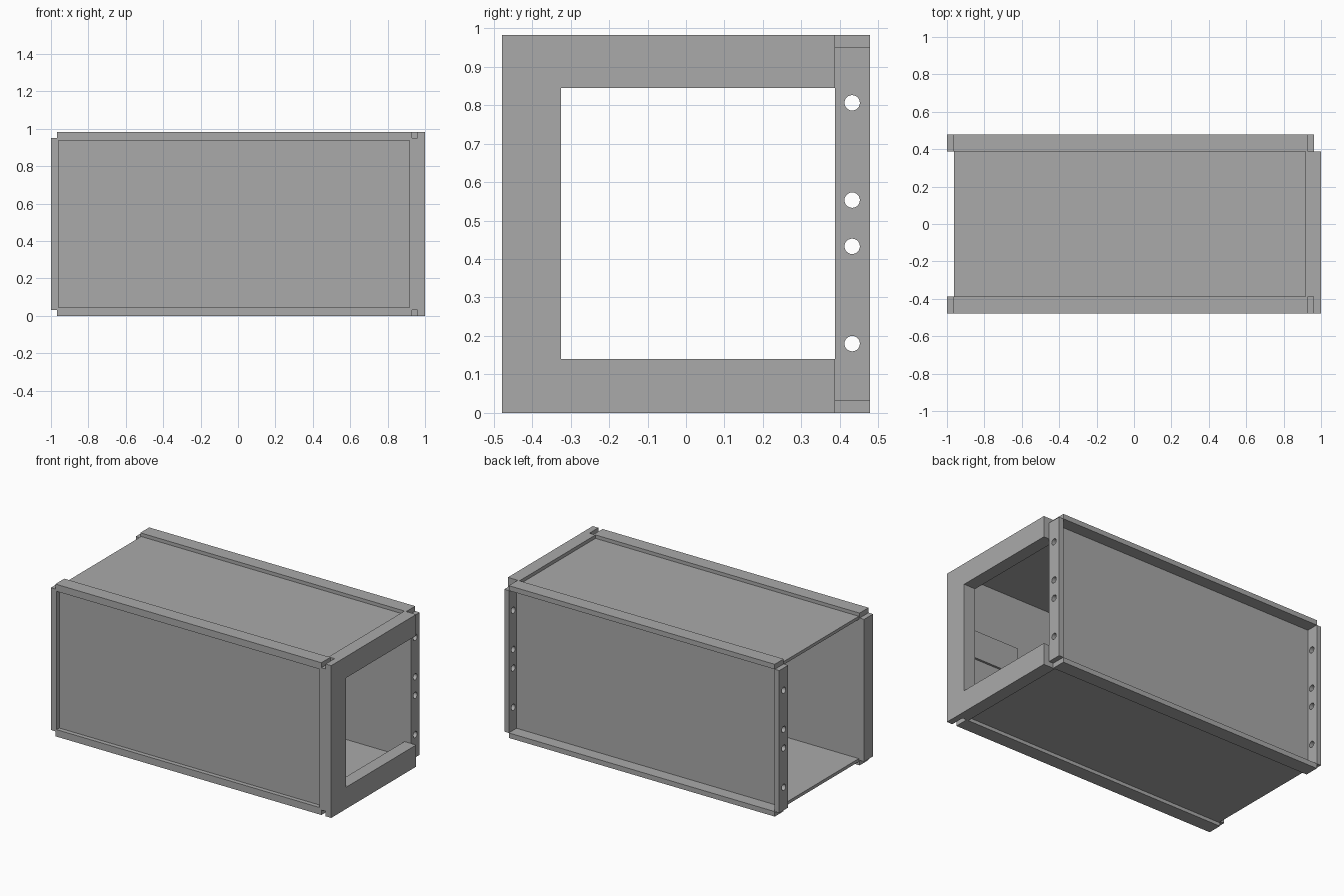
import bpy
import math
from mathutils import Matrix

cube = bpy.data.objects.get("Cube")
if cube:
    bpy.data.objects.remove(cube, do_unlink=True)

grey = bpy.data.materials.new("plain_grey")
grey.use_nodes = True
COLOUR = (0.4, 0.4, 0.4, 1)
grey.diffuse_color = COLOUR
grey.node_tree.nodes["Principled BSDF"].inputs["Base Color"].default_value = COLOUR

H, Y = 0.982, 0.478          # total height, half depth
IN = 0.387                   # inner edge of the corner rails
T = 0.032                    # sheet thickness of the flanges
MID = H / 2


def add(name, mesh):
    mesh.materials.clear()
    mesh.materials.append(grey)
    ob = bpy.data.objects.new(name, mesh)
    bpy.context.collection.objects.link(ob)
    return ob


def box(name, x, y, z):
    """Box from its (min, max) range on each axis."""
    verts = [(a, b, c) for a in x for b in y for c in z]
    faces = [(0, 1, 3, 2), (4, 6, 7, 5), (0, 4, 5, 1),
             (2, 3, 7, 6), (0, 2, 6, 4), (1, 5, 7, 3)]
    mesh = bpy.data.meshes.new(name)
    mesh.from_pydata(verts, [], faces)
    return add(name, mesh)


def plate(name, x, loops):
    """Outline with optional holes, drawn in (y, z) and extruded along x."""
    curve = bpy.data.curves.new(name, 'CURVE')
    curve.dimensions = '2D'
    curve.fill_mode = 'BOTH'
    curve.extrude = (x[1] - x[0]) / 2
    for loop in loops:
        spline = curve.splines.new('POLY')
        spline.points.add(len(loop) - 1)
        for p, (a, b) in zip(spline.points, loop):
            p.co = (a, b, 0, 1)
        spline.use_cyclic_u = True
    temp = bpy.data.objects.new(name + "_outline", curve)
    bpy.context.collection.objects.link(temp)
    deps = bpy.context.evaluated_depsgraph_get()
    mesh = bpy.data.meshes.new_from_object(temp.evaluated_get(deps))
    bpy.data.objects.remove(temp, do_unlink=True)
    mesh.transform(Matrix(((0, 0, 1, sum(x) / 2), (1, 0, 0, 0),
                           (0, 1, 0, 0), (0, 0, 0, 1))))
    for poly in mesh.polygons:
        poly.use_smooth = False
    return add(name, mesh)


def circle(y, z, r, n=24):
    return [(y + r * math.cos(2 * math.pi * i / n),
             z + r * math.sin(2 * math.pi * i / n)) for i in range(n)]


def window_frame(y0):
    """C-shaped outline, open towards the back."""
    return [(y0, 0), (IN, 0), (IN, 0.14), (-0.325, 0.14),
            (-0.325, 0.845), (IN, 0.845), (IN, H), (y0, H)]


# Long rails and the top and bottom panels, mirrored in height
for side in ("bottom", "top"):
    def level(a, b):
        return (a, b) if side == "bottom" else (H - b, H - a)
    box(side + "_front_rail", (-0.968, 0.93), (-Y, -IN), level(0, 0.045))
    box(side + "_back_rail", (-0.968, 0.93), (IN, Y), level(0, T))
    box(side + "_panel", (-0.962, 0.93), (-IN, IN + 0.012), level(0.022, 0.042))

# Front and back panels
box("front_panel", (-0.968, 0.93), (-0.45, -IN), (T, H - T))
box("back_panel", (-0.968, 0.93), (IN, IN + 0.012), (T, H - T))

# Front end flanges
box("front_right_flange", (-1, -0.96), (-Y, -IN), (T, H - T))
box("front_left_flange", (0.917, 0.962), (-Y, -IN), (T, H - T))

# Back end flanges with bolt holes
holes = [circle(0.432, z, 0.02) for z in (0.18, 0.433, 0.553, 0.806)]
strip = [(IN, T), (Y, T), (Y, H - T), (IN, H - T)]
plate("back_right_flange", (-1, -0.968), [strip] + holes)
plate("back_left_flange", (0.93, 0.962), [strip] + holes)

# Open-backed end frame, its inner layer leaving corner notches
plate("end_frame_outer", (0.96, 1), [window_frame(-Y)])
plate("end_frame_inner", (0.917, 0.96), [window_frame(-IN)])

# Small plate fixed inside the front wall
box("inner_plate", (0.56, 0.917), (-IN, -IN + 0.014), (0.426, 0.605))
